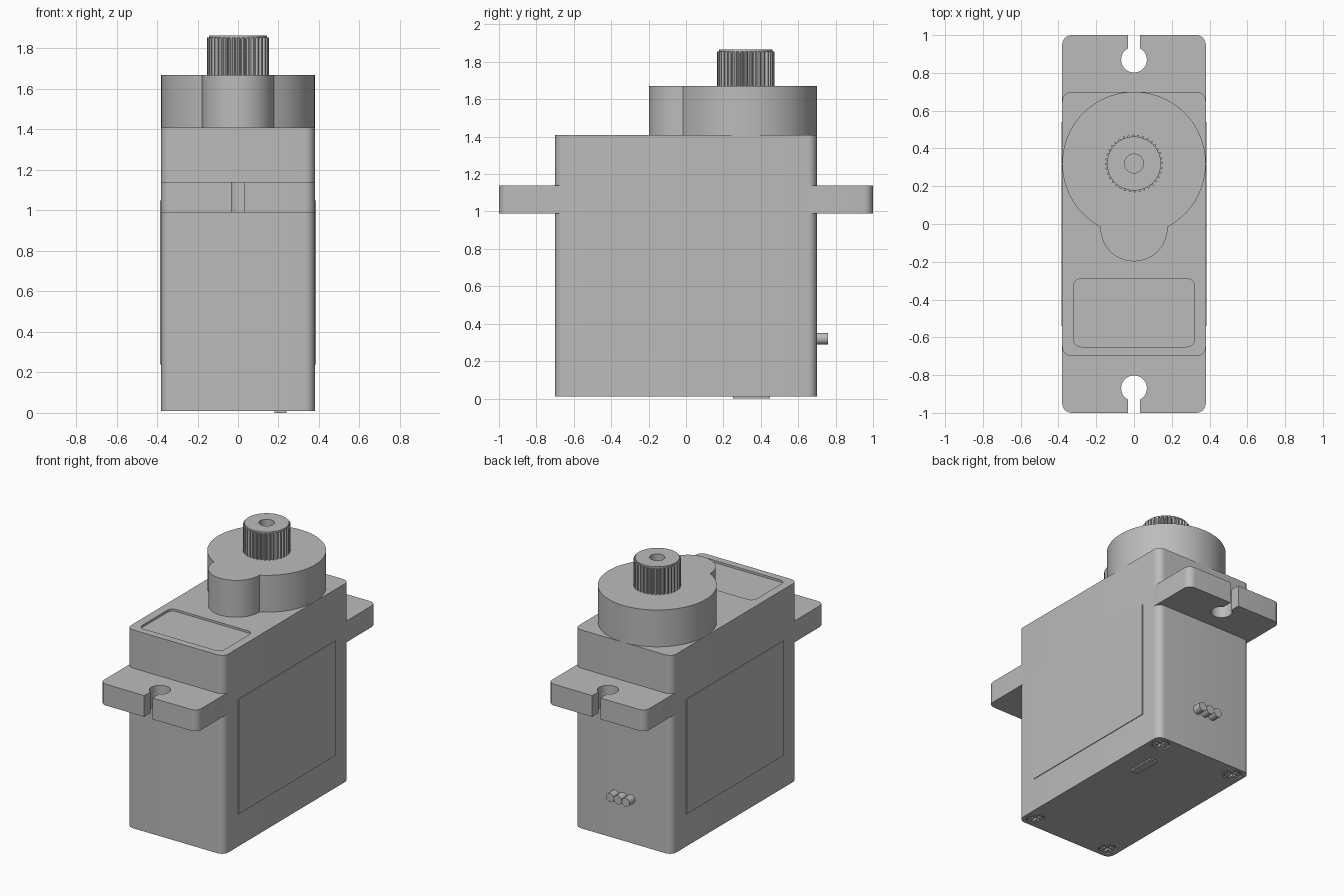
import bpy, bmesh
from math import sin, cos, pi, radians, asin
from mathutils import Matrix

cube = bpy.data.objects.get("Cube")
if cube:
    bpy.data.objects.remove(cube, do_unlink=True)

grey = bpy.data.materials.new("servo grey")
grey.use_nodes = True
colour = (0.5, 0.5, 0.5, 1)
grey.diffuse_color = colour
grey.node_tree.nodes["Principled BSDF"].inputs["Base Color"].default_value = colour


def arc(cx, cy, r, a0, a1, n=8):
    """Points on an arc, angles in degrees."""
    steps = [radians(a0 + (a1 - a0) * i / n) for i in range(n + 1)]
    return [(cx + r * cos(a), cy + r * sin(a)) for a in steps]


def circle(cx, cy, r, n=48):
    return arc(cx, cy, r, 0, 360, n)[:-1]


def rounded(x0, x1, y0, y1, r):
    return (arc(x1 - r, y1 - r, r, 0, 90) + arc(x0 + r, y1 - r, r, 90, 180)
            + arc(x0 + r, y0 + r, r, 180, 270) + arc(x1 - r, y0 + r, r, 270, 360))


def rect(x0, x1, y0, y1):
    return [(x0, y0), (x1, y0), (x1, y1), (x0, y1)]


def prism(name, outline, z0, z1, matrix=None):
    """Extrude a flat outline from z0 to z1."""
    bm = bmesh.new()
    face = bm.faces.new([bm.verts.new((x, y, z0)) for x, y in outline])
    top = bmesh.ops.extrude_face_region(bm, geom=[face])["geom"]
    bmesh.ops.translate(bm, vec=(0, 0, z1 - z0),
                        verts=[v for v in top if isinstance(v, bmesh.types.BMVert)])
    if matrix:
        bm.transform(matrix)
    bmesh.ops.recalc_face_normals(bm, faces=bm.faces)
    mesh = bpy.data.meshes.new(name)
    bm.to_mesh(mesh)
    bm.free()
    mesh.materials.append(grey)
    obj = bpy.data.objects.new(name, mesh)
    bpy.context.collection.objects.link(obj)
    return obj


def activate(obj):
    bpy.ops.object.select_all(action="DESELECT")
    obj.select_set(True)
    bpy.context.view_layer.objects.active = obj


def cut(obj, outline, z0, z1):
    """Carve a prism out of a part."""
    cutter = prism("cutter", outline, z0, z1)
    cutter.hide_render = True
    mod = obj.modifiers.new("cut", "BOOLEAN")
    mod.operation, mod.solver, mod.object = "DIFFERENCE", "EXACT", cutter
    activate(obj)
    bpy.ops.object.modifier_apply(modifier=mod.name)
    bpy.data.objects.remove(cutter, do_unlink=True)


def smooth(obj):
    activate(obj)
    bpy.ops.object.shade_smooth_by_angle(angle=radians(30))


W, L, BASE, TOP = 0.38, 0.7, 0.01, 1.41
parts = []

# Main case with a shallow tray on top and screw pockets underneath
case = prism("case", rounded(-W, W, -L, L, 0.05), BASE, TOP)
cut(case, rounded(-0.32, 0.32, -0.65, -0.29, 0.04), TOP - 0.015, TOP + 0.1)
parts.append(case)

# Cross-head screws at the bottom corners
for sx in (-1, 1):
    for sy in (-1, 1):
        x, y = sx * 0.3, sy * 0.62
        cut(case, circle(x, y, 0.06, 24), -0.1, 0.04)
        head = prism("bottom_screw", circle(x, y, 0.052, 24), 0.012, 0.05)
        cut(head, rect(x - 0.04, x + 0.04, y - 0.008, y + 0.008), -0.1, 0.03)
        cut(head, rect(x - 0.008, x + 0.008, y - 0.04, y + 0.04), -0.1, 0.03)
        parts.append(head)

# Raised bar on the underside
parts.append(prism("underside_bar", rect(0.18, 0.24, 0.25, 0.45), 0, BASE + 0.005))

# Mounting ears with open keyhole slots
hole_y, hole_r, slot = 0.87, 0.068, 0.032
half = 90 - math_angle if (math_angle := asin(slot / hole_r) * 180 / pi) else 90
ear = ([(-W, 0.65), (W, 0.65)] + arc(W - 0.05, 0.95, 0.05, 0, 90) + [(slot, 1)]
       + arc(0, hole_y, hole_r, half, half - 360 + 2 * math_angle, 32)
       + [(-slot, 1)] + arc(0.05 - W, 0.95, 0.05, 90, 180))
for name, sign in (("front_ear", -1), ("back_ear", 1)):
    parts.append(prism(name, [(x, sign * y) for x, y in ear], 0.99, 1.14))

# Gear housing: large round with a smaller lobe towards the front
shaft_y, lobe_y, lobe_r = 0.32, -0.02, 0.178
neck = asin(lobe_r / W) * 180 / pi
housing = (arc(0, shaft_y, W, neck - 90, 270 - neck, 64)
           + arc(0, lobe_y, lobe_r, 180, 360, 24)[1:-1])
parts.append(prism("gear_housing", housing, TOP, 1.67))

# Splined output shaft with a screw hole
teeth = 36
spline = []
for i in range(teeth * 4):
    a = 2 * pi * i / (teeth * 4)
    r = 0.153 if i % 4 < 2 else 0.14
    spline.append((r * cos(a), shaft_y + r * sin(a)))
shaft = prism("splined_shaft", spline, 1.66, 1.855)
cut(shaft, circle(0, shaft_y, 0.05, 32), 1.74, 2)
parts.append(shaft)
cap = prism("shaft_rim", circle(0, shaft_y, 0.143), 1.85, 1.865)
cut(cap, circle(0, shaft_y, 0.05, 32), 1.7, 2)
parts.append(cap)

# Label panels on both sides
turn = Matrix.Rotation(pi / 2, 4, "Z") @ Matrix.Rotation(pi / 2, 4, "X")
for name, x in (("left_label", W - 0.003), ("right_label", -W - 0.005)):
    parts.append(prism(name, rect(-0.54, 0.54, 0.24, 1.05), x, x + 0.008, turn))

# Three cable stubs on the back
back = Matrix.Rotation(pi / 2, 4, "X")
for i in (-1, 0, 1):
    parts.append(prism("cable_stub", circle(i * 0.062, 0.32, 0.031, 20),
                       -0.76, -0.68, back))

for part in parts:
    smooth(part)
